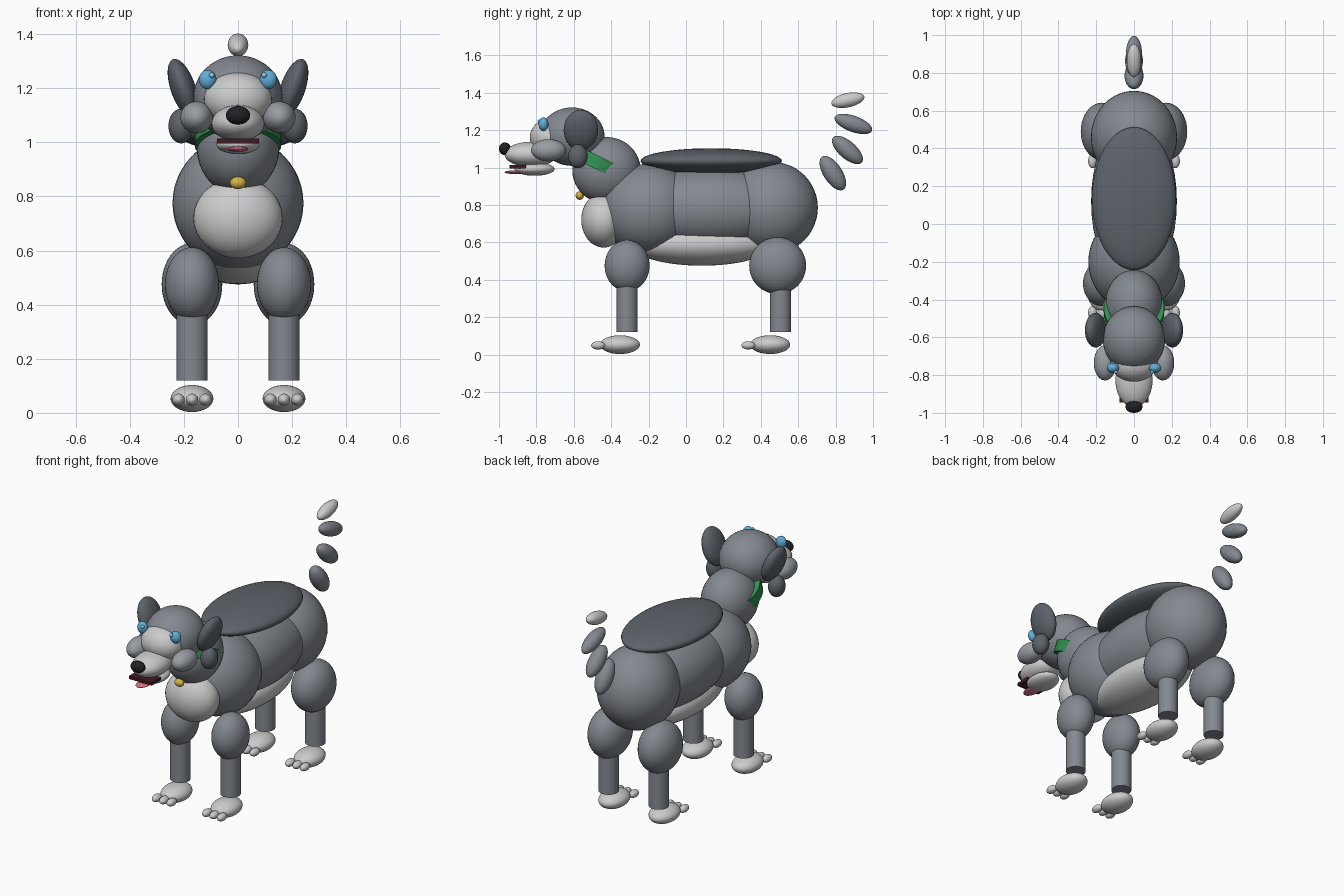
import bpy
from math import radians

if "Cube" in bpy.data.objects:
    bpy.data.objects.remove(bpy.data.objects["Cube"])


def material(name, rgb):
    m = bpy.data.materials.new(name)
    m.diffuse_color = (*rgb, 1)
    m.use_nodes = True
    m.node_tree.nodes["Principled BSDF"].inputs["Base Color"].default_value = m.diffuse_color
    return m


FUR = material("fur", (0.23, 0.25, 0.28))
DARK = material("dark_fur", (0.11, 0.125, 0.145))
MID = material("mid_fur", (0.32, 0.34, 0.37))
LIGHT = material("light_fur", (0.65, 0.65, 0.65))
BLACK = material("black", (0.015, 0.015, 0.018))
MAROON = material("mouth_dark", (0.06, 0.01, 0.015))
BLUE = material("blue", (0.12, 0.42, 0.68))
GLINT = material("pale_blue", (0.3, 0.55, 0.75))
GREEN = material("green", (0.03, 0.28, 0.08))
GOLD = material("gold", (0.65, 0.45, 0.05))
PINK = material("pink", (0.75, 0.18, 0.26))


def finish(name, mat):
    o = bpy.context.object
    o.name = name
    o.data.materials.append(mat)
    return o


def ball(name, loc, radii, mat, rot=(0, 0, 0)):
    """Smooth ellipsoid with optional rotation in degrees."""
    bpy.ops.mesh.primitive_uv_sphere_add(segments=40, ring_count=24, location=loc,
                                         rotation=[radians(a) for a in rot])
    o = finish(name, mat)
    o.scale = radii
    bpy.ops.object.shade_smooth()
    return o


def tube(name, loc, radius, height, mat, rot=(0, 0, 0)):
    bpy.ops.mesh.primitive_cylinder_add(vertices=40, radius=radius, depth=height, location=loc,
                                        rotation=[radians(a) for a in rot])
    o = finish(name, mat)
    bpy.ops.object.shade_smooth_by_angle(angle=radians(35))
    return o


# Torso
ball("chest", (0, -0.20, 0.775), (0.242, 0.26, 0.245), FUR)
ball("barrel", (0, 0.12, 0.78), (0.227, 0.46, 0.215), FUR)
ball("rump", (0, 0.46, 0.785), (0.228, 0.245, 0.245), FUR)
ball("saddle", (0, 0.135, 1.035), (0.222, 0.378, 0.068), DARK)
ball("belly", (0, 0.085, 0.59), (0.18, 0.38, 0.115), LIGHT)
ball("chest_patch", (0, -0.44, 0.72), (0.165, 0.12, 0.148), LIGHT)

# Neck, collar and tag
ball("neck", (0, -0.425, 0.985), (0.153, 0.183, 0.178), FUR)
tube("collar", (0, -0.46, 1.02), 0.16, 0.07, GREEN, (-26, 0, 0))
ball("collar_tag", (0, -0.568, 0.85), (0.03, 0.022, 0.023), GOLD)

# Head
ball("head", (0, -0.61, 1.165), (0.165, 0.175, 0.156), FUR)
ball("face_mask", (0, -0.735, 1.16), (0.125, 0.1, 0.098), LIGHT)
ball("muzzle", (0, -0.83, 1.07), (0.098, 0.14, 0.067), LIGHT)
ball("nose", (0, -0.968, 1.10), (0.045, 0.032, 0.034), BLACK)
ball("jaw", (0, -0.81, 0.992), (0.08, 0.107, 0.036), LIGHT)
ball("tongue", (0, -0.91, 0.975), (0.037, 0.06, 0.01), PINK)
bpy.ops.mesh.primitive_cube_add(size=1, location=(0, -0.90, 1.005))
finish("mouth_line", MAROON).scale = (0.155, 0.09, 0.018)

for side, s in (("left", 1), ("right", -1)):
    # Face details and ears
    ball(f"{side}_cheek", (s * 0.153, -0.735, 1.092), (0.06, 0.093, 0.059), MID)
    ball(f"{side}_eye", (s * 0.112, -0.762, 1.232), (0.032, 0.026, 0.036), BLUE)
    ball(f"{side}_eye_glint", (s * 0.097, -0.783, 1.248), (0.01, 0.01, 0.01), GLINT)
    ball(f"{side}_ear", (s * 0.203, -0.562, 1.20), (0.046, 0.092, 0.113), DARK, (0, s * 19, 0))
    ball(f"{side}_ear_lobe", (s * 0.21, -0.578, 1.06), (0.047, 0.052, 0.064), DARK)

    # Legs: name, leg y, thigh radii, paw y
    for leg, y, thigh, paw in (("front", -0.315, (0.10, 0.12, 0.137), -0.353),
                               ("hind", 0.49, (0.112, 0.152, 0.152), 0.45)):
        part = f"{side}_{leg}"
        ball(f"{part}_thigh", (s * 0.17, y, 0.475), thigh, FUR)
        shin_y = y + (0.015 if leg == "hind" else 0)
        tube(f"{part}_shin", (s * 0.17, shin_y, 0.27), 0.057, 0.30, FUR)
        ball(f"{part}_paw", (s * 0.17, paw, 0.053), (0.079, 0.107, 0.05), LIGHT)
        for i in (-1, 0, 1):
            ball(f"{part}_toe_{i + 2}", (s * 0.17 + i * 0.05, paw - 0.117, 0.049),
                 (0.023, 0.037, 0.022), LIGHT)

# Tail: y, z, half length, half width, tilt
TAIL = [(0.785, 0.97, 0.105, 0.05, 33),
        (0.863, 1.094, 0.102, 0.047, 49),
        (0.895, 1.233, 0.106, 0.043, 70),
        (0.865, 1.36, 0.09, 0.038, 102)]
for i, (y, z, length, width, tilt) in enumerate(TAIL):
    ball(f"tail_{i + 1}", (0, y, z), (width, width, length), LIGHT if i == 3 else FUR, (tilt, 0, 0))
